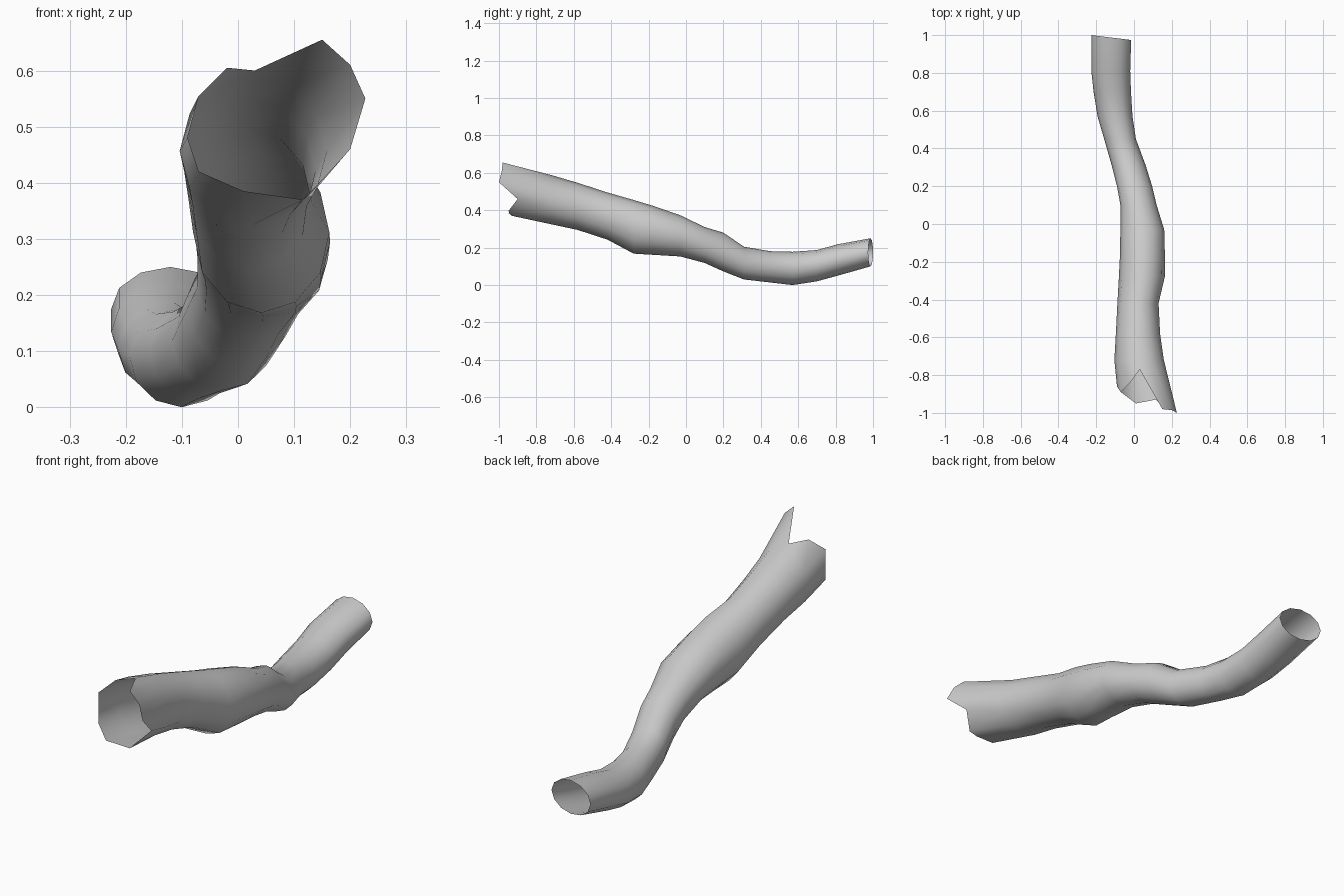
import bpy, bmesh, math

SIDES = 12

# Cross-section stations: y, x min, x max, z min, z max
stations = [
    (-0.72, -0.104, 0.158, 0.325, 0.588),
    (-0.58, -0.096, 0.138, 0.295, 0.547),
    (-0.42, -0.088, 0.130, 0.243, 0.495),
    (-0.28, -0.080, 0.163, 0.168, 0.455),
    (-0.18, -0.075, 0.164, 0.162, 0.425),
    (-0.03, -0.072, 0.160, 0.153, 0.373),
    (0.10, -0.072, 0.120, 0.118, 0.310),
    (0.20, -0.090, 0.096, 0.073, 0.280),
    (0.31, -0.118, 0.062, 0.030, 0.205),
    (0.45, -0.158, 0.010, 0.014, 0.181),
    (0.57, -0.193, -0.008, 0.000, 0.178),
    (0.70, -0.214, -0.016, 0.020, 0.187),
    (0.81, -0.226, -0.020, 0.050, 0.218),
    (0.987, -0.226, -0.015, 0.100, 0.250),
]

# Torn front rim, counterclockwise from the right side
front_rim = [
    (0.227, -1.00, 0.55), (0.20, -0.985, 0.61), (0.15, -0.98, 0.655),
    (0.03, -0.77, 0.60), (-0.02, -0.84, 0.605), (-0.07, -0.89, 0.555),
    (-0.09, -0.86, 0.48), (-0.07, -0.89, 0.42), (0.01, -0.95, 0.385),
    (0.115, -0.93, 0.37), (0.14, -0.95, 0.395), (0.20, -0.90, 0.46),
]


def section(y, x0, x1, z0, z1, skew=0.0):
    """Oval ring fitted to its extents; skew slants the cut across the width."""
    ring = []
    for i in range(SIDES):
        a = 2 * math.pi * i / SIDES
        ring.append(((x0 + x1) / 2 + (x1 - x0) / 2 * math.cos(a),
                     y - skew * math.cos(a),
                     (z0 + z1) / 2 + (z1 - z0) / 2 * math.sin(a)))
    return ring


rings = [front_rim]
rings += [section(*s, skew=0.013 if s is stations[-1] else 0.0) for s in stations]

# Skin the rings into an open hollow tube
bm = bmesh.new()
loops = [[bm.verts.new(p) for p in ring] for ring in rings]
for a, b in zip(loops, loops[1:]):
    for i in range(SIDES):
        j = (i + 1) % SIDES
        bm.faces.new((a[i], a[j], b[j], b[i]))
for f in bm.faces:
    f.smooth = True
bmesh.ops.recalc_face_normals(bm, faces=bm.faces[:])

mesh = bpy.data.meshes.new("hollow_log")
bm.to_mesh(mesh)
bm.free()
log = bpy.data.objects.new("hollow_log", mesh)
bpy.context.collection.objects.link(log)
